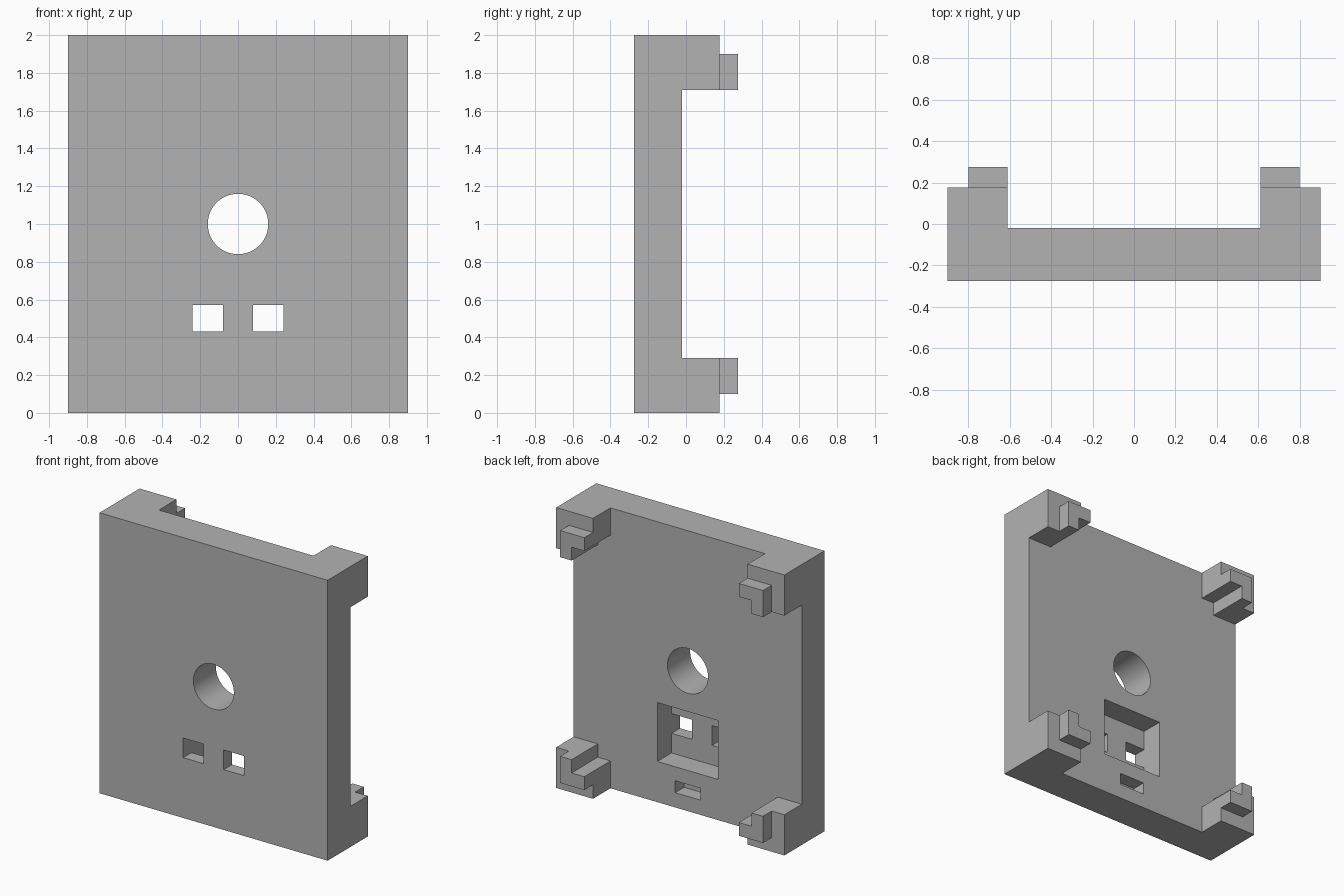
import bpy, math

cube = bpy.data.objects.get("Cube")
if cube:
    bpy.data.objects.remove(cube, do_unlink=True)

GREY = (0.45, 0.45, 0.45, 1)
grey = bpy.data.materials.new("plain_grey")
grey.use_nodes = True
grey.diffuse_color = GREY
grey.node_tree.nodes["Principled BSDF"].inputs["Base Color"].default_value = GREY


def prism(name, profile, y0, y1):
    """Extrude an x-z outline along y."""
    n = len(profile)
    verts = [(x, y, z) for y in (y0, y1) for x, z in profile]
    faces = [tuple(range(n)), tuple(reversed(range(n, 2 * n)))]
    faces += [((i + 1) % n, i, i + n, (i + 1) % n + n) for i in range(n)]
    area = sum(profile[i - 1][0] * profile[i][1] - profile[i][0] * profile[i - 1][1] for i in range(n))
    mesh = bpy.data.meshes.new(name)
    mesh.from_pydata(verts, [], faces)
    if area < 0:
        mesh.flip_normals()
    mesh.materials.append(grey)
    obj = bpy.data.objects.new(name, mesh)
    bpy.context.collection.objects.link(obj)
    return obj


def rect(x0, x1, z0, z1):
    return [(x0, z0), (x1, z0), (x1, z1), (x0, z1)]


def combine(target, tool, operation):
    """Apply a boolean and discard the tool."""
    mod = target.modifiers.new(operation, 'BOOLEAN')
    mod.operation, mod.object, mod.solver = operation, tool, 'EXACT'
    graph = bpy.context.evaluated_depsgraph_get()
    mesh = bpy.data.meshes.new_from_object(target.evaluated_get(graph))
    target.modifiers.clear()
    target.data = mesh
    bpy.data.objects.remove(tool, do_unlink=True)


FRONT, BACK, POST_END, HOOK_END = -0.275, -0.02, 0.177, 0.275
plate = prism("mounting_plate", rect(-0.9, 0.9, 0, 2), FRONT, BACK)

# Corner posts with a notched inner corner, each ending in an L-shaped hook
post = [(0.9, 0), (0.9, 0.29), (0.71, 0.29), (0.71, 0.195), (0.61, 0.195), (0.61, 0)]
hook = [(0.8, 0.1), (0.8, 0.29), (0.71, 0.29), (0.71, 0.195), (0.61, 0.195), (0.61, 0.1)]
for side in (-1, 1):
    for upper in (False, True):
        for name, outline, end in (("post", post, POST_END), ("hook", hook, HOOK_END)):
            placed = [(side * x, 2 - z if upper else z) for x, z in outline]
            start = -0.1 if name == "post" else 0.1
            combine(plate, prism(name, placed, start, end), 'UNION')

# Round through hole
circle = [(0.16 * math.cos(math.tau * i / 64), 1 + 0.16 * math.sin(math.tau * i / 64)) for i in range(64)]
combine(plate, prism("round_hole", circle, -0.4, 0.1), 'DIFFERENCE')

# Rear pocket, blind slot below it and two windows through the pocket floor
combine(plate, prism("pocket", rect(-0.24, 0.24, 0.29, 0.71), -0.18, 0.1), 'DIFFERENCE')
combine(plate, prism("slot", rect(-0.1, 0.1, 0.105, 0.19), -0.12, 0.1), 'DIFFERENCE')
for x0, x1 in ((-0.24, -0.08), (0.08, 0.24)):
    combine(plate, prism("window", rect(x0, x1, 0.43, 0.57), -0.4, -0.1), 'DIFFERENCE')

# Smooth the bore while keeping the box edges crisp
bpy.ops.object.select_all(action='DESELECT')
plate.select_set(True)
bpy.context.view_layer.objects.active = plate
bpy.ops.object.shade_smooth_by_angle(angle=math.radians(30))
